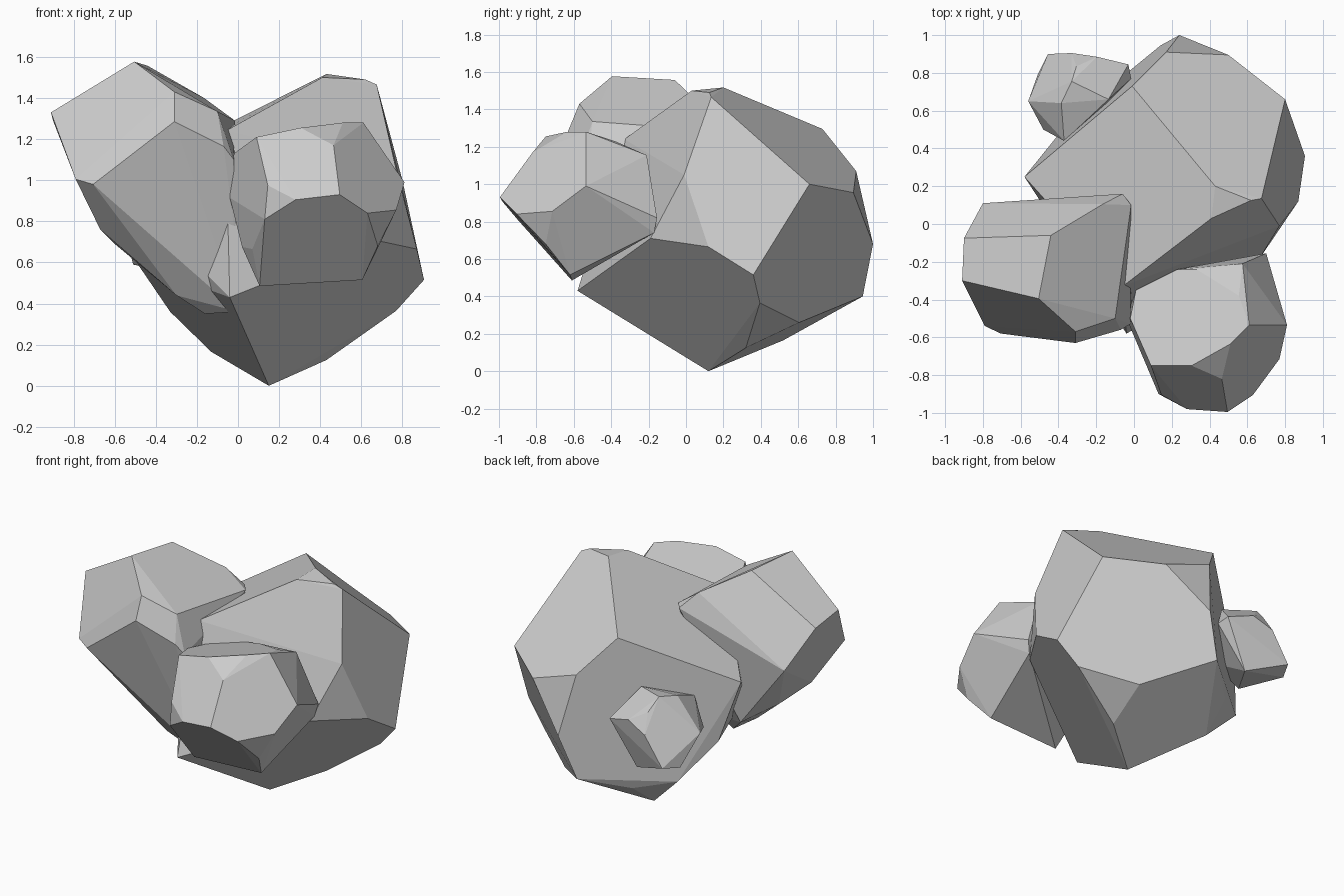
import bpy, bmesh

def rock(name, pts):
    """Faceted rock: convex hull of corner points, nearly coplanar facets merged."""
    bm = bmesh.new()
    for p in pts:
        bm.verts.new(p)
    res = bmesh.ops.convex_hull(bm, input=bm.verts[:])
    loose = [v for v in bm.verts if not v.link_faces]
    bmesh.ops.delete(bm, geom=loose, context='VERTS')
    bmesh.ops.dissolve_limit(bm, angle_limit=0.1, verts=bm.verts[:], edges=bm.edges[:])
    bmesh.ops.recalc_face_normals(bm, faces=bm.faces[:])
    me = bpy.data.meshes.new(name)
    bm.to_mesh(me)
    bm.free()
    ob = bpy.data.objects.new(name, me)
    bpy.context.collection.objects.link(ob)
    return ob

# Main boulder: upper rim, right side, back, underside, front edge
rock("main_rock", [
    (.43, .20, 1.517), (.675, .135, 1.465), (.62, .125, 1.49), (.41, .03, 1.50),
    (.77, -.01, 1.05), (.87, .12, .665), (.905, .36, .515), (.80, .66, 1.0),
    (.50, .895, .955), (.17, .91, 1.07), (.24, 1.0, .68), (-.01, .73, 1.295),
    (-.58, .25, .97), (.14, .945, .40), (-.11, .72, .32), (-.33, .56, .36),
    (-.49, .36, .595), (-.13, .52, .165), (.15, .12, 0), (.465, .605, .26),
    (.77, .395, .365), (.43, .32, .125), (.66, -.19, .71), (-.04, -.58, .43),
    (-.06, -.33, 1.24)])

# Left rock: crown, front, left side, back, underside
rock("left_rock", [
    (-.505, -.395, 1.577), (-.44, -.06, 1.557), (-.31, -.57, 1.43),
    (-.31, -.63, 1.285), (-.10, -.50, 1.335), (-.07, -.56, 1.165),
    (-.91, -.30, 1.33), (-.79, -.54, 1.005), (-.705, -.58, .98),
    (-.90, -.075, 1.29), (-.67, -.36, .76), (-.80, .11, 1.05),
    (-.60, -.12, .69), (-.45, .07, .60), (-.06, .16, 1.29),
    (-.165, .105, 1.40), (-.015, .10, 1.29), (-.30, -.32, .44),
    (-.16, -.27, .35), (0, -.36, .36), (-.02, -.53, 1.10), (-.01, -.44, .70)])

# Front rock: top, front facets, right side, underside, left side
rock("front_rock", [
    (.61, -.535, 1.28), (.51, -.635, 1.28), (.305, -.75, 1.255), (.09, -.75, 1.21),
    (.465, -.82, 1.17), (.495, -.995, .93), (.28, -.98, .905), (.145, -.905, .975),
    (.13, -.90, .81), (.63, -.905, .84), (.77, -.715, .855), (.81, -.535, .99),
    (.68, -.75, .68), (.605, -.62, .515), (.105, -.61, .485), (.07, -.70, .665),
    (.70, -.155, .82), (.68, -.17, .74), (.555, -.38, 1.23), (.575, -.21, 1.155),
    (.33, -.24, 1.155), (.23, -.24, 1.14), (.01, -.35, 1.11), (-.02, -.50, 1.13),
    (-.04, -.50, .915), (.02, -.55, .675)])

# Small rock growing from the back left facet
rock("small_rock", [
    (-.305, .835, .92), (-.33, .755, 1.0), (-.135, .66, .98), (-.37, .44, .90),
    (-.385, .64, .98), (-.48, .50, .74), (-.56, .65, .78), (-.51, .79, .59),
    (-.455, .90, .61), (-.33, .905, .80), (-.195, .885, .86), (-.03, .845, .81),
    (-.015, .77, .79), (-.20, .80, .515), (-.36, .55, .56), (-.20, .50, .70)])
